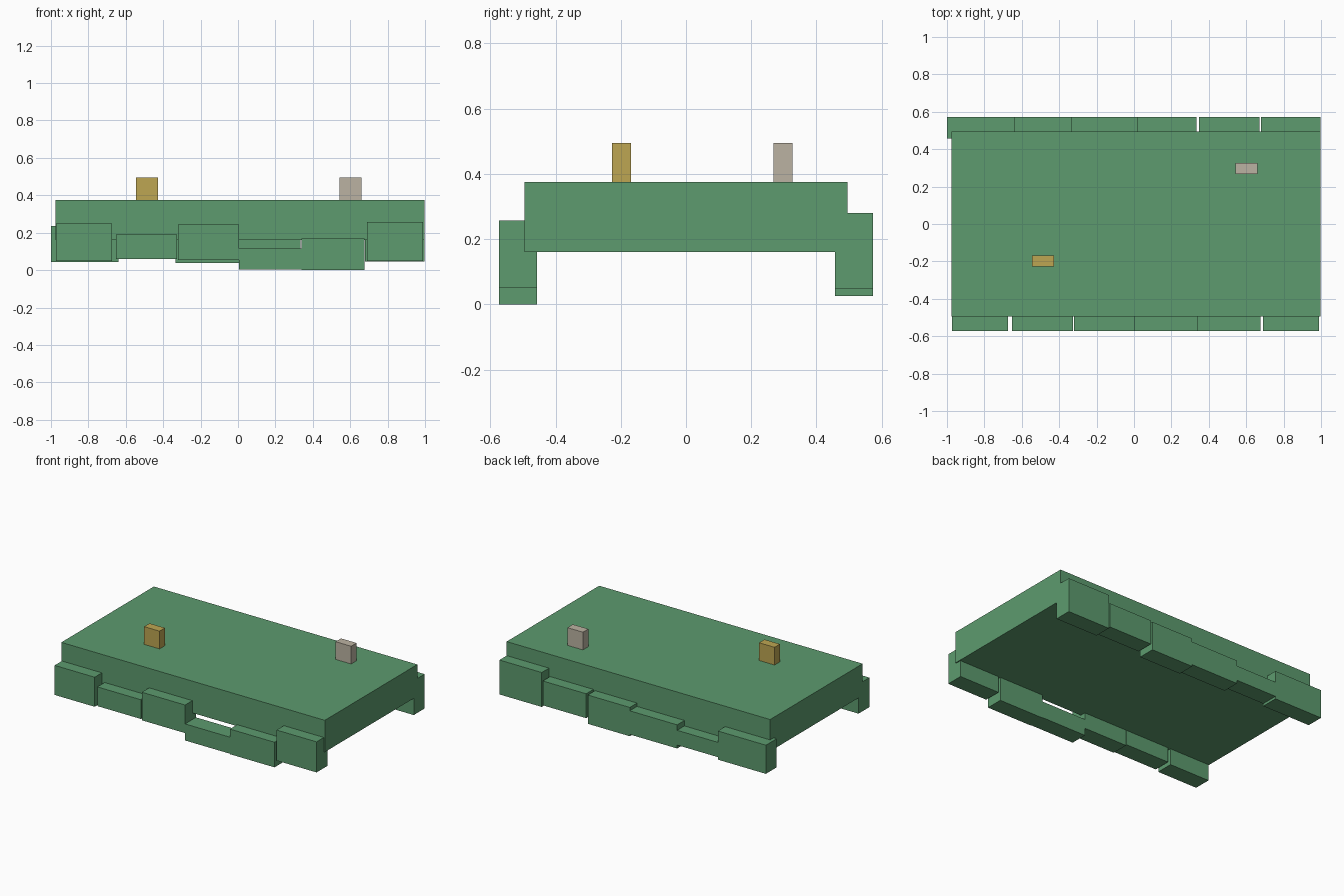
import bpy

cube = bpy.data.objects.get("Cube")
if cube:
    bpy.data.objects.remove(cube, do_unlink=True)


def make_material(name, rgb):
    mat = bpy.data.materials.new(name)
    mat.use_nodes = True
    color = (*rgb, 1.0)
    mat.diffuse_color = color
    mat.node_tree.nodes["Principled BSDF"].inputs["Base Color"].default_value = color
    return mat


green = make_material("moss green", (0.109, 0.328, 0.156))
gold = make_material("dull gold", (0.51, 0.38, 0.085))
stone = make_material("pale stone", (0.50, 0.45, 0.36))


def add_box(name, xs, ys, zs, mat):
    """Box spanning the given low/high limits on each axis."""
    spans = (xs, ys, zs)
    bpy.ops.mesh.primitive_cube_add(size=1, location=[(a + b) / 2 for a, b in spans])
    obj = bpy.context.object
    obj.name = name
    obj.scale = [b - a for a, b in spans]
    bpy.ops.object.transform_apply(location=False, rotation=False, scale=True)
    obj.data.materials.append(mat)
    return obj


# Main platform
add_box("platform", (-0.977, 0.997), (-0.495, 0.495), (0.16, 0.375), green)

# Uneven edge blocks: x start, x end, bottom, top
front_blocks = [
    (-0.973, -0.673, 0.05, 0.25),
    (-0.653, -0.325, 0.06, 0.19),
    (-0.32, 0.005, 0.053, 0.243),
    (0.005, 0.34, 0.003, 0.115),
    (0.34, 0.675, 0.0, 0.17),
    (0.69, 0.99, 0.05, 0.257),
]
back_blocks = [
    (-1.0, -0.64, 0.043, 0.237),
    (-0.64, -0.335, 0.06, 0.16),
    (-0.335, 0.02, 0.037, 0.197),
    (0.02, 0.335, 0.025, 0.22),
    (0.347, 0.672, 0.06, 0.225),
    (0.68, 0.997, 0.047, 0.28),
]
for side, ys, blocks in (("front", (-0.573, -0.457), front_blocks),
                         ("back", (0.457, 0.573), back_blocks)):
    for i, (x0, x1, z0, z1) in enumerate(blocks, 1):
        add_box(f"{side}_edge_block_{i}", (x0, x1), ys, (z0, z1), green)

# Small markers standing on the platform
for name, x, y, mat in (("gold_marker", -0.487, -0.198, gold),
                        ("stone_marker", 0.602, 0.297, stone)):
    add_box(name, (x - 0.058, x + 0.058), (y - 0.029, y + 0.029), (0.375, 0.495), mat)
